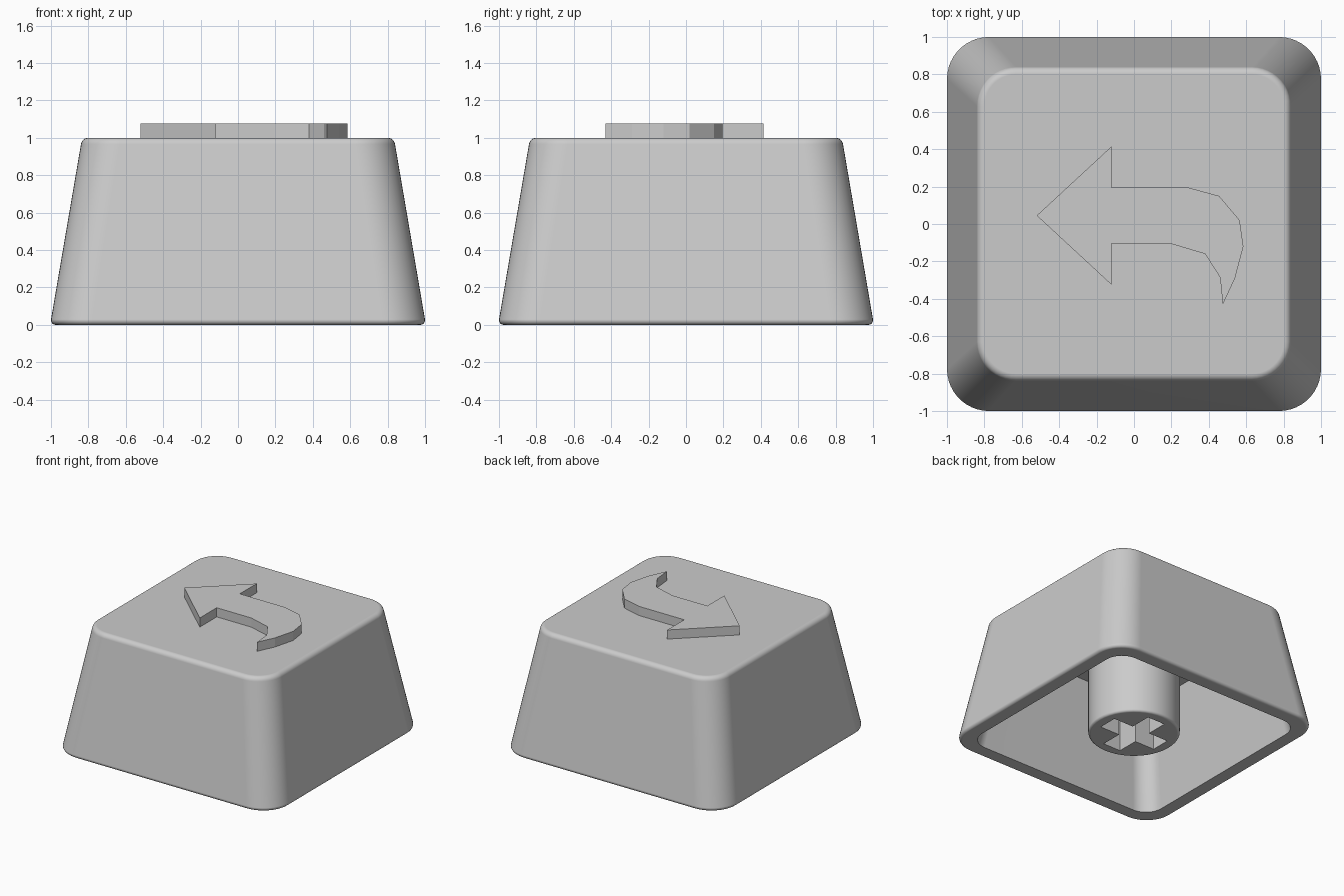
import bpy, bmesh, math

old = bpy.data.objects.get("Cube")
if old:
    bpy.data.objects.remove(old, do_unlink=True)

grey = bpy.data.materials.new("plain grey")
grey.use_nodes = True
COLOUR = (0.6, 0.6, 0.6, 1)
grey.diffuse_color = COLOUR
grey.node_tree.nodes["Principled BSDF"].inputs["Base Color"].default_value = COLOUR


def finish(bm, name, smooth=True):
    bmesh.ops.recalc_face_normals(bm, faces=bm.faces)
    mesh = bpy.data.meshes.new(name)
    bm.to_mesh(mesh)
    bm.free()
    ob = bpy.data.objects.new(name, mesh)
    bpy.context.collection.objects.link(ob)
    mesh.materials.append(grey)
    bpy.ops.object.select_all(action="DESELECT")
    ob.select_set(True)
    bpy.context.view_layer.objects.active = ob
    if smooth:
        bpy.ops.object.shade_smooth_by_angle(angle=math.radians(35))
    return ob


def loft(profile, name, steps=12):
    """Stack rounded squares given as (half width, corner radius, height)."""
    bm = bmesh.new()
    rings = []
    for half, rad, z in profile:
        ring = []
        for quarter in range(4):
            mid = math.pi / 4 + quarter * math.pi / 2
            cx = math.copysign(half - rad, math.cos(mid))
            cy = math.copysign(half - rad, math.sin(mid))
            for i in range(steps):
                a = (quarter + i / (steps - 1)) * math.pi / 2
                ring.append(bm.verts.new((cx + rad * math.cos(a), cy + rad * math.sin(a), z)))
        rings.append(ring)
    for low, high in zip(rings, rings[1:]):
        for i in range(len(low)):
            j = (i + 1) % len(low)
            bm.faces.new((low[i], low[j], high[j], high[i]))
    bm.faces.new(rings[0])
    bm.faces.new(rings[-1])
    bmesh.ops.remove_doubles(bm, verts=bm.verts, dist=0.0001)
    return finish(bm, name)


def prism(points, z0, z1, name):
    bm = bmesh.new()
    face = bm.faces.new([bm.verts.new((x, y, z0)) for x, y in points])
    top = bmesh.ops.extrude_face_region(bm, geom=[face])["geom"]
    bmesh.ops.translate(bm, vec=(0, 0, z1 - z0), verts=[v for v in top if isinstance(v, bmesh.types.BMVert)])
    return finish(bm, name, smooth=False)


def fillet(half, rad, z, size, start, end, steps=6):
    """Rounded edge; half and z give the centre of the small arc."""
    arc = [math.radians(start + (end - start) * i / steps) for i in range(steps + 1)]
    return [(half + size * math.cos(a), rad + size * math.cos(a), z + size * math.sin(a)) for a in arc]


# Hollow tapered shell, from the inner ceiling down, round the rim and up
shell = loft(
    [(0.745, 0.13, 0.85), (0.88, 0.15, 0)]
    + fillet(0.975, 0.20, 0.025, 0.025, -90, 9)
    + fillet(0.80, 0.17, 0.96, 0.04, 9, 90),
    "cap_shell",
)
shell.modifiers.new("even shading", "WEIGHTED_NORMAL").keep_sharp = True

# Round mounting stem with a cross-shaped socket
R = 0.345
stem = loft(fillet(R - 0.02, R - 0.02, 0.02, 0.02, -90, 0, 4) + [(R, R, 0.86)], "stem")
L, W = 0.26, 0.08
corner = [(L, -W), (L, W), (W, W)]
cross = []
for turn in range(4):
    cross += corner
    corner = [(-y, x) for x, y in corner]
cutter = prism(cross, -0.1, 0.5, "socket_cutter")
cut = stem.modifiers.new("socket", "BOOLEAN")
cut.operation, cut.object, cut.solver = "DIFFERENCE", cutter, "EXACT"
bpy.context.view_layer.objects.active = stem
stem.select_set(True)
bpy.ops.object.modifier_apply(modifier=cut.name)
bpy.data.objects.remove(cutter, do_unlink=True)
bpy.ops.object.shade_smooth_by_angle(angle=math.radians(35))
stem.modifiers.new("even shading", "WEIGHTED_NORMAL").keep_sharp = True

# Raised curved arrow on the top
arrow = [
    (-0.52, 0.045), (-0.12, 0.415), (-0.12, 0.195), (0.29, 0.195), (0.455, 0.15),
    (0.565, 0.02), (0.585, -0.12), (0.54, -0.29), (0.475, -0.43), (0.46, -0.285),
    (0.38, -0.16), (0.195, -0.105), (-0.12, -0.105), (-0.12, -0.325),
]
prism(arrow, 0.99, 1.075, "arrow")
